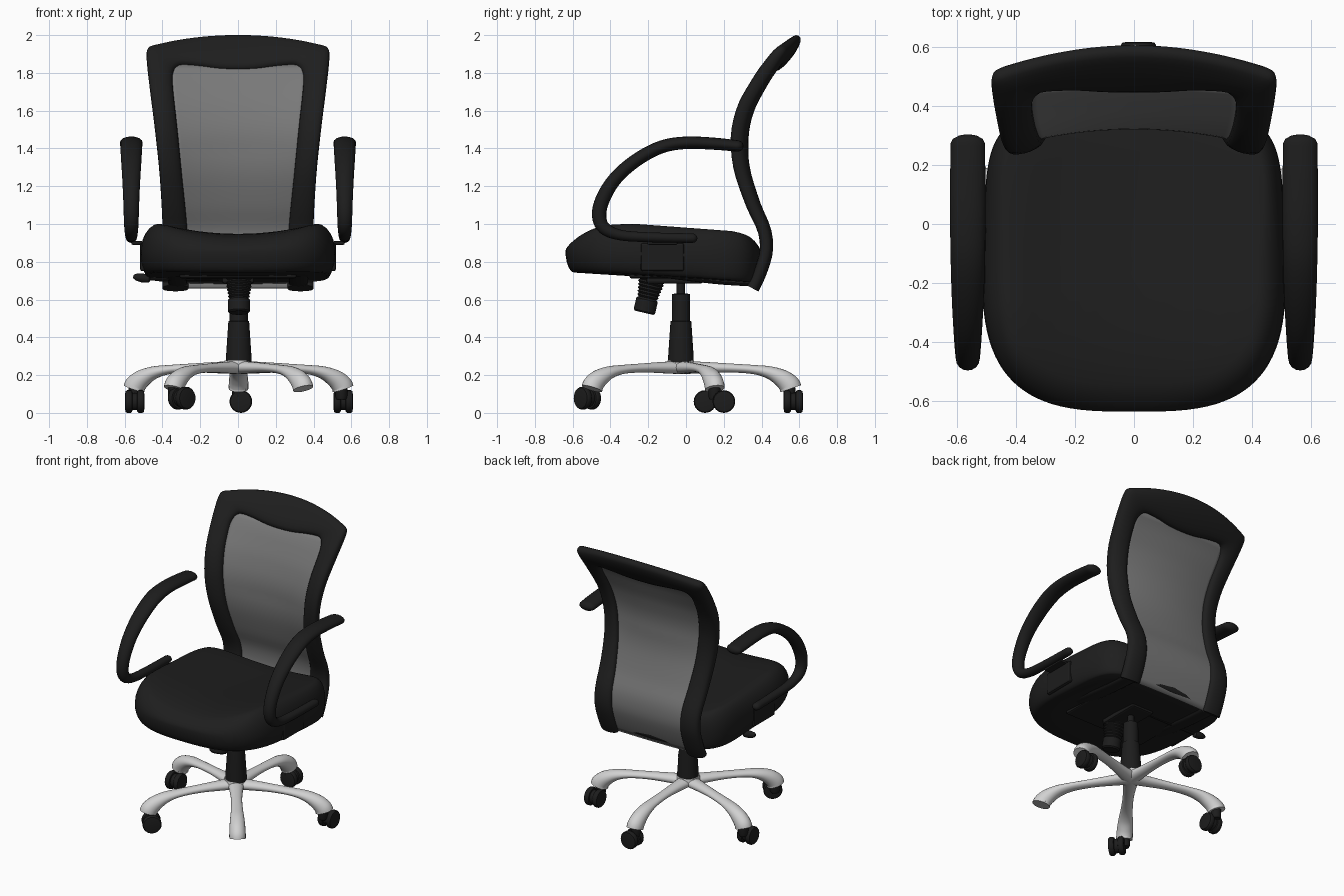
import bpy, bmesh, math
from mathutils import Vector, Matrix

if "Cube" in bpy.data.objects:
    bpy.data.objects.remove(bpy.data.objects["Cube"])

def material(name, c):
    m = bpy.data.materials.new(name)
    m.diffuse_color = (c, c, c, 1)
    m.use_nodes = True
    m.node_tree.nodes["Principled BSDF"].inputs["Base Color"].default_value = m.diffuse_color
    return m

FABRIC = material("black fabric", 0.013)
PLASTIC = material("black plastic", 0.012)
MESH = material("grey mesh", 0.19)
METAL = material("silver metal", 0.64)
TAU = 2 * math.pi

def smooth(pts, n=6):
    """Catmull-Rom through tuples of any length."""
    v = [Vector(p) for p in pts]
    v = [v[0]] + v + [v[-1]]
    out = []
    for i in range(1, len(v) - 2):
        a, b, c, d = v[i - 1:i + 3]
        for k in range(n):
            t = k / n
            out.append(0.5 * (2 * b + (c - a) * t + (2 * a - 5 * b + 4 * c - d) * t * t
                              + (3 * b - a - 3 * c + d) * t ** 3))
    return out + [v[-1]]

def at(table, t):
    """Linear lookup in (key, value) rows."""
    if t <= table[0][0]:
        return table[0][1]
    for p, q in zip(table, table[1:]):
        if t <= q[0]:
            return p[1] + (q[1] - p[1]) * (t - p[0]) / max(q[0] - p[0], 1e-6)
    return table[-1][1]

def loft(name, rings, mat, closed=True, loc=(0, 0, 0), rot=(0, 0, 0), angle=40):
    bm = bmesh.new()
    vs = [[bm.verts.new(p) for p in r] for r in rings]
    n = len(rings[0])
    for a, b in zip(vs, vs[1:]):
        for j in range(n if closed else n - 1):
            k = (j + 1) % n
            bm.faces.new((a[j], a[k], b[k], b[j]))
    if closed:
        bm.faces.new(vs[0])
        bm.faces.new(vs[-1])
    bmesh.ops.recalc_face_normals(bm, faces=bm.faces)
    me = bpy.data.meshes.new(name)
    bm.to_mesh(me)
    bm.free()
    me.materials.append(mat)
    me.shade_smooth()
    me.set_sharp_from_angle(angle=math.radians(angle))
    o = bpy.data.objects.new(name, me)
    bpy.context.collection.objects.link(o)
    o.location, o.rotation_euler = loc, rot
    return o

def lathe(name, prof, mat, loc=(0, 0, 0), rot=(0, 0, 0), n=28):
    return loft(name, [[(r * math.cos(TAU * j / n), r * math.sin(TAU * j / n), z)
                        for j in range(n)] for r, z in prof], mat, True, loc, rot, 35)

def tube(name, pts, mat, x=0, loc=(0, 0, 0), rot=(0, 0, 0), rounded=True, n=16):
    """Sweep an oval along (y, z, half width, half thickness) in the YZ plane."""
    p = smooth(pts)
    rings = []
    def ring(c, tan, w, t):
        nrm = Vector((0, -tan.z, tan.y))
        rings.append([c + Vector((w * math.cos(TAU * j / n), 0, 0)) + nrm * t * math.sin(TAU * j / n)
                      for j in range(n)])
    for i, q in enumerate(p):
        d = p[min(i + 1, len(p) - 1)] - p[max(i - 1, 0)]
        tan = Vector((0, d[0], d[1])).normalized()
        c = Vector((x, q[0], q[1]))
        steps = [0]
        if rounded and i == 0:
            steps = [-85, -60, -30, 0]
        if rounded and i == len(p) - 1:
            steps = [0, 30, 60, 85]
        for s in steps:
            s = math.radians(s)
            ring(c + tan * q[3] * math.sin(s), tan, q[2] * math.cos(s), q[3] * math.cos(s))
    return loft(name, rings, mat, True, loc, rot, 60)

def box(name, size, loc, mat, bevel=0.012):
    bm = bmesh.new()
    bmesh.ops.create_cube(bm, size=1, matrix=Matrix.Diagonal((*size, 1)))
    bmesh.ops.bevel(bm, geom=bm.edges[:], offset=bevel, segments=2, affect='EDGES', profile=0.5)
    me = bpy.data.meshes.new(name)
    bm.to_mesh(me)
    bm.free()
    me.materials.append(mat)
    o = bpy.data.objects.new(name, me)
    bpy.context.collection.objects.link(o)
    o.location = loc

# Backrest surface: side profile plus a sideways bow; frame half depth varies with height
PROFILE = smooth([(.64, .335), (.73, .38), (.86, .418), (.97, .402), (1.1, .338), (1.285, .27),
                  (1.445, .253), (1.6, .291), (1.735, .37), (1.87, .464), (1.93, .508), (2.02, .562)])
BOW = [(.9, .015), (1.4, .075), (1.6, .065), (1.8, .03), (1.9, .04), (2.0, .05)]
DEPTH = [(.7, .034), (1.0, .036), (1.3, .041), (1.6, .044), (1.8, .042), (1.95, .036)]

def back_y(x, z):
    return at(PROFILE, z) + at(BOW, z) * (1 - (x / .48) ** 2)

# Backrest frame: outer and inner outline pairs (x, z, x, z), left half then mirrored
half = [(.40, .66, .262, .66), (.40, .8, .262, .8), (.40, 1.0, .27, 1.0), (.415, 1.26, .295, 1.25),
        (.44, 1.5, .32, 1.5), (.465, 1.7, .34, 1.68), (.48, 1.83, .346, 1.76), (.484, 1.9, .342, 1.8),
        (.474, 1.93, .325, 1.828), (.43, 1.945, .29, 1.84), (.3, 1.972, .2, 1.833),
        (.15, 1.99, .1, 1.82), (0, 1.996, 0, 1.816)]
outline = smooth(half + [(-a, b, -c, d) for a, b, c, d in half[-2::-1]], 5)
rings = []
for q in outline:
    ring = []
    for j in range(20):
        a = TAU * j / 20
        t, s = .5 + .5 * math.cos(a), math.sin(a)
        x, z = q[2] + (q[0] - q[2]) * t, q[3] + (q[1] - q[3]) * t
        slope = (back_y(x, z + .01) - back_y(x, z - .01)) / .02
        off = at(DEPTH, z) * math.copysign(abs(s) ** .7, s)
        nrm = Vector((0, 1, -slope)).normalized()
        ring.append(Vector((x, back_y(x, z), z)) + nrm * off)
    rings.append(ring)
loft("backrest_frame", rings, FABRIC, angle=60)

# Mesh panel inside the frame
inner = [(h[3], h[2]) for h in half[:8]]
rows = []
for i in range(37):
    z = .66 + i / 36 * 1.19
    w = at(inner, z) + .02
    rows.append([(w * k / 10, back_y(w * k / 10, z), z) for k in range(-10, 11)])
panel = loft("backrest_mesh", rows, MESH, closed=False)
mod = panel.modifiers.new("thickness", 'SOLIDIFY')
mod.thickness, mod.offset = .01, 0

# Seat cushion: rounded slab with raised sides, a waterfall front and a squarer back
def seat_point(a, s, phi):
    c, d = math.cos(a), math.sin(a)
    e = 2 / (6 if d > 0 else 3.1)
    if abs(phi) < 1.57:
        back = max(0, math.copysign(abs(d) ** e, d))
        s = 1 - (1 - s) * (1 - .5 * back)
    x = .517 * math.copysign(abs(c) ** e, c)
    y = .52 * math.copysign(abs(d) ** e, d)
    if y > 0:
        x *= 1 - .04 * y / .5
        y -= .035 * (x / .5) ** 2 * y / .5
    x, y = x * s, y * s - .118
    top = .948 + .055 * min(1, (x / .42) ** 2)
    top -= .05 * max(0, (y + .3) / .67) + .045 * max(0, (-y - .4) / .24) ** 2
    low = .752 - .055 * (y + .5) / .87 - .015 * (1 - (x / .5) ** 2)
    mid = .855 - .03 * (y + .6)
    return x, y, mid + (top - mid if phi > 0 else mid - low) * math.sin(phi)

steps = [(s, -math.pi / 2) for s in (.05, .4, .7)]
for k in range(-6, 7):
    phi = k * math.pi / 12 * .999
    steps.append((1 - (.18 if k > 0 else .09) * (1 - math.cos(phi)), phi))
steps += [(s, math.pi / 2) for s in (.7, .55, .4, .25, .1, .02)]
loft("seat", [[seat_point(TAU * j / 96, s, p) for j in range(96)] for s, p in steps], FABRIC, angle=60)

# Loop armrests, their brackets and the bars carrying the backrest
arm = [(.275, 1.413, .058, .03), (.15, 1.425, .06, .032), (0, 1.43, .06, .033), (-.13, 1.408, .058, .034),
       (-.26, 1.34, .054, .035), (-.37, 1.245, .048, .036), (-.437, 1.14, .043, .038), (-.46, 1.05, .04, .038),
       (-.435, .98, .037, .034), (-.35, .942, .033, .028), (-.2, .93, .03, .026), (.035, .925, .028, .025)]
for side, tag in ((-1, "left"), (1, "right")):
    tube(tag + "_armrest", arm, PLASTIC, x=side * .565)
    box(tag + "_arm_bracket", (.03, .23, .15), (side * .504, -.125, .825), PLASTIC)
    box(tag + "_arm_mount", (.06, .16, .02), (side * .535, -.125, .9), PLASTIC, .006)
    tube(tag + "_back_bar", [(-.15, .735, .05, .015), (.0, .715, .05, .015), (.18, .695, .05, .015),
                             (.34, .685, .05, .015)], PLASTIC, x=side * .32)

# Tilt mechanism, tension knob with bellows, height lever
box("seat_plate", (.62, .5, .04), (0, -.05, .732), PLASTIC)
box("tilt_mechanism", (.17, .3, .05), (0, -.06, .71), PLASTIC)
bellows = [(.05, 0), (.058, .008), (.058, .07), (.05, .078)]
for k in range(7):
    bellows += [(.048 + .003 * k, .08 + .018 * k), (.058 + .003 * k, .089 + .018 * k)]
lathe("tension_knob", bellows + [(.06, .22)], PLASTIC, (.005, -.222, .53), (-.23, 0, 0))
lathe("lever_rod", [(.009, 0), (.009, .42)], PLASTIC, (-.1, .03, .71), (0, -math.pi / 2, 0), 10)
lathe("lever_paddle", [(.004, -.05), (.02, -.04), (.024, 0), (.018, .03), (.008, .045)], PLASTIC,
      (-.51, .03, .715), (0, -math.pi / 2 + .15, 0), 14)

# Gas column
CY = -.027
lathe("gas_column", [(.068, .26), (.068, .29), (.055, .485), (.048, .487), (.047, .63), (.022, .632),
                     (.022, .72)], PLASTIC, (.004, CY, 0))

# Five-leg base; the front right leg carries no caster
lathe("base_hub", [(.03, .208), (.06, .225), (.075, .25), (.07, .277)], METAL, (0, CY, 0))
leg = [(0, .24, .055, .035), (.12, .24, .042, .03), (.25, .238, .035, .024), (.38, .23, .038, .024),
       (.47, .213, .045, .034), (.535, .182, .05, .048), (.572, .15, .052, .056), (.582, .128, .052, .058)]
# caster offset from the leg end (x, y, z) and axle heading
casters = [(.015, .02, .06, 0), (0, -.05, .06, 90), (.04, -.03, .078, 40), None, (.01, .05, .06, 90)]
for k, caster in enumerate(casters):
    a = k * TAU / 5
    tube(f"base_leg_{k + 1}", leg, METAL, loc=(.003, CY, 0), rot=(0, 0, a), rounded=False, n=20)
    if not caster:
        continue
    dx, dy, cz, head = caster
    fx, fy = -.575 * math.sin(a), .575 * math.cos(a) + CY
    lathe(f"caster_stem_{k + 1}", [(.026, .07), (.032, .085), (.032, .135)], PLASTIC, (fx, fy, 0), n=16)
    h = math.radians(head)
    axle = Vector((math.sin(h), -math.cos(h), 0))
    c = Vector((fx + dx, fy + dy, cz))
    rot = (math.pi / 2, 0, h)
    lathe(f"caster_hub_{k + 1}", [(.046, -.02), (.046, .02)], PLASTIC, c, rot, 20)
    for s in (-1, 1):
        lathe(f"caster_wheel_{k + 1}_{'a' if s < 0 else 'b'}",
              [(.04, -.02), (.055, -.017), (.06, -.009), (.06, .009), (.055, .017), (.04, .02)],
              PLASTIC, c + axle * .031 * s, rot, 24)
